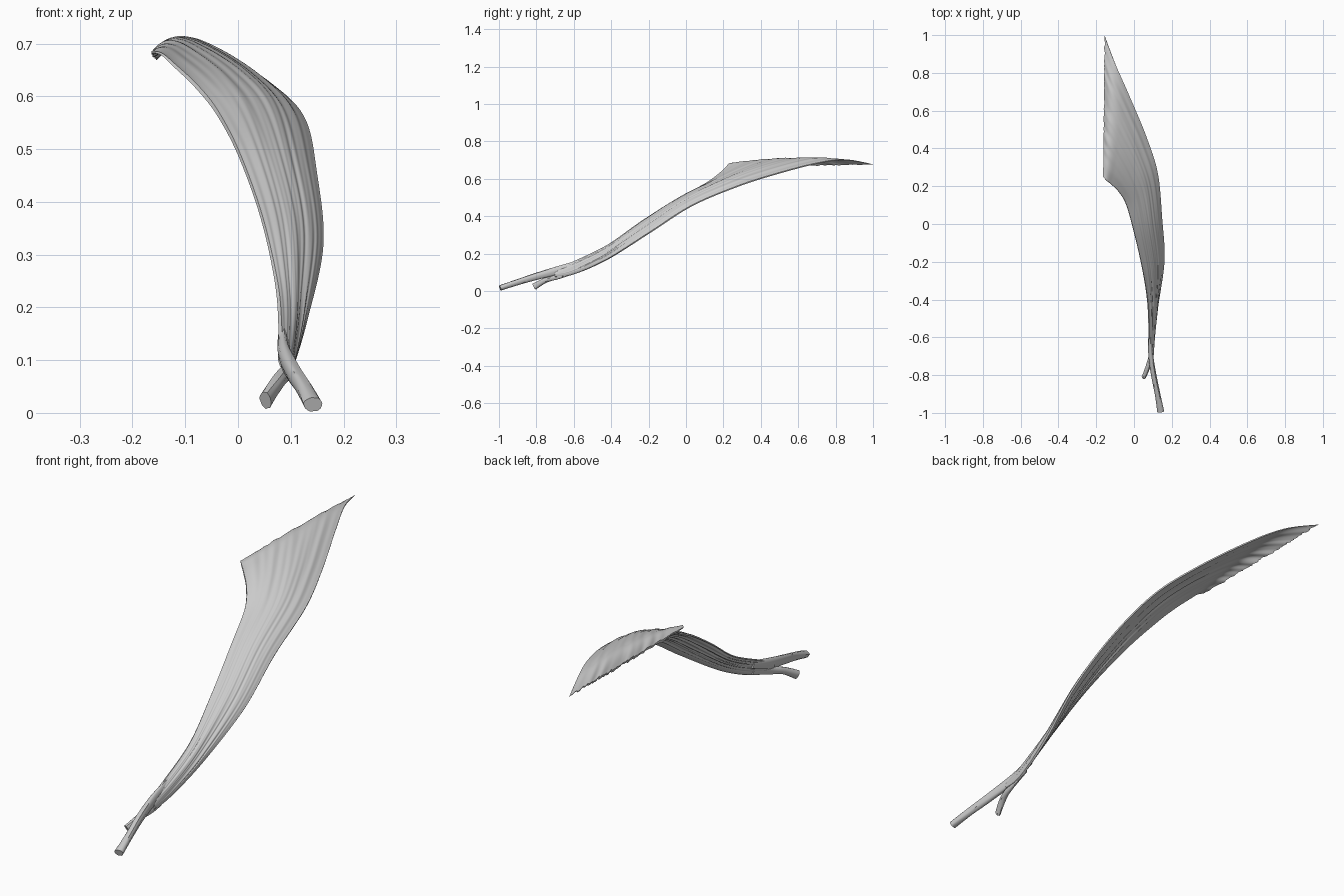
import bpy, bmesh, math, random
from mathutils import Vector, noise

if "Cube" in bpy.data.objects:
    bpy.data.objects.remove(bpy.data.objects["Cube"])

random.seed(4)

# Stations along the muscle: inner edge, outer edge, crown bulge, half thickness
STATIONS = [
    ((0.080, -0.70, 0.115), (0.100, -0.70, 0.075), 0.000, 0.012),
    ((0.080, -0.60, 0.158), (0.104, -0.60, 0.090), 0.004, 0.012),
    ((0.073, -0.42, 0.245), (0.128, -0.42, 0.170), 0.006, 0.012),
    ((0.045, -0.24, 0.370), (0.160, -0.19, 0.315), 0.008, 0.012),
    ((0.002, -0.05, 0.490), (0.148, 0.03, 0.455), 0.012, 0.012),
    ((-0.040, 0.10, 0.570), (0.125, 0.27, 0.557), 0.016, 0.012),
    ((-0.080, 0.17, 0.620), (0.062, 0.47, 0.622), 0.018, 0.011),
    ((-0.120, 0.21, 0.658), (-0.030, 0.69, 0.680), 0.016, 0.010),
    ((-0.145, 0.23, 0.680), (-0.100, 0.85, 0.702), 0.012, 0.008),
    ((-0.164, 0.25, 0.684), (-0.157, 1.00, 0.677), -0.004, 0.006),
]


def spline(pts, t):
    """Catmull-Rom value at t in 0..1 for a list of equal-length tuples."""
    n = len(pts) - 1
    f = min(max(t, 0), 1) * n
    i = min(int(f), n - 1)
    f -= i
    p = [pts[min(max(k, 0), n)] for k in (i - 1, i, i + 1, i + 2)]
    return [0.5 * (2 * b + (c - a) * f + (2 * a - 5 * b + 4 * c - d) * f * f
                   + (3 * b - a - 3 * c + d) * f ** 3) for a, b, c, d in zip(*p)]


def loft(name, rings):
    """Closed rings skinned into one solid object."""
    bm = bmesh.new()
    rows = [[bm.verts.new(p) for p in r] for r in rings]
    n = len(rows[0])
    for a, b in zip(rows, rows[1:]):
        for j in range(n):
            k = (j + 1) % n
            bm.faces.new((a[j], a[k], b[k], b[j]))
    # ends closed by bridging each ring across itself
    for r in (rows[0], rows[-1]):
        for j in range(n // 2 - 1):
            q = (r[j], r[j + 1], r[n - 2 - j], r[n - 1 - j])
            bm.faces.new(q)
    bmesh.ops.recalc_face_normals(bm, faces=bm.faces)
    me = bpy.data.meshes.new(name)
    bm.to_mesh(me)
    bm.free()
    ob = bpy.data.objects.new(name, me)
    bpy.context.collection.objects.link(ob)
    bpy.ops.object.select_all(action='DESELECT')
    ob.select_set(True)
    bpy.context.view_layer.objects.active = ob
    bpy.ops.object.shade_smooth_by_angle(angle=math.radians(45))
    return ob


FLAT = [a + b + (c, d) for a, b, c, d in STATIONS]


def sheet(u, v):
    """Mid-surface point, normal and half thickness."""
    s = spline(FLAT, u)
    s2, s1 = spline(FLAT, min(u + .01, 1)), spline(FLAT, max(u - .01, 0))
    mix = lambda q: Vector(q[:3]).lerp(Vector(q[3:6]), v)
    nrm = (Vector(s[3:6]) - Vector(s[:3])).cross(mix(s2) - mix(s1)).normalized()
    return mix(s) + nrm * s[6] * 4 * v * (1 - v), nrm, s[7]


# Fan-shaped muscle belly with fibre grooves and a ragged attachment edge
M, ROWS = 72, 80
jag = [random.uniform(0, 0.022) for _ in range(M + 1)]
jag[0] = jag[M] = 0
rings = []
for i in range(ROWS + 1):
    top, bottom = [], []
    for j in range(M + 1):
        v = j / M
        u = i / ROWS * (1 - jag[j] * (i / ROWS) ** 12)
        p, n, t = sheet(u, v)
        fade = max(0.08, math.sin(math.pi * v)) ** 0.5
        g = min(1, 4 * u) * 0.005
        top.append(p + n * (t * fade + g * fade * noise.noise((v * 15, u * 2.5, 0))))
        bottom.append(p - n * (t * fade + g * fade * noise.noise((v * 15, u * 2.5, 9))))
    rings.append(top + bottom[::-1])
loft("muscle_belly", rings)


def tendon(name, path, sides=16, steps=24):
    """Tapering oval strand; path rows are x, y, z, half width, half height."""
    out = []
    for i in range(steps + 1):
        t = i / steps
        s = spline(path, t)
        d = (Vector(spline(path, t + .02)[:3]) - Vector(spline(path, t - .02)[:3])).normalized()
        side = d.cross(Vector((0, 0, 1))).normalized()
        up = side.cross(d)
        ring = []
        for k in range(sides):
            a = 2 * math.pi * (k + .5) / sides
            r = 1 + 0.15 * noise.noise((math.cos(a) * 2, math.sin(a) * 2, t * 2))
            ring.append(Vector(s[:3]) + r * (side * s[3] * math.cos(a) + up * s[4] * math.sin(a)))
        out.append(ring)
    loft(name, out)


# Two tendon heads at the lower end
tendon("long_tendon", [(0.086, -0.56, 0.152, .009, .016), (0.088, -0.68, 0.112, .012, .022),
                       (0.104, -0.80, 0.078, .014, .019), (0.124, -0.90, 0.047, .015, .016),
                       (0.142, -0.994, 0.016, .018, .014)])
tendon("short_tendon", [(0.098, -0.58, 0.115, .008, .016), (0.092, -0.68, 0.080, .010, .016),
                        (0.075, -0.75, 0.058, .013, .014), (0.052, -0.812, 0.024, .011, .018)])
